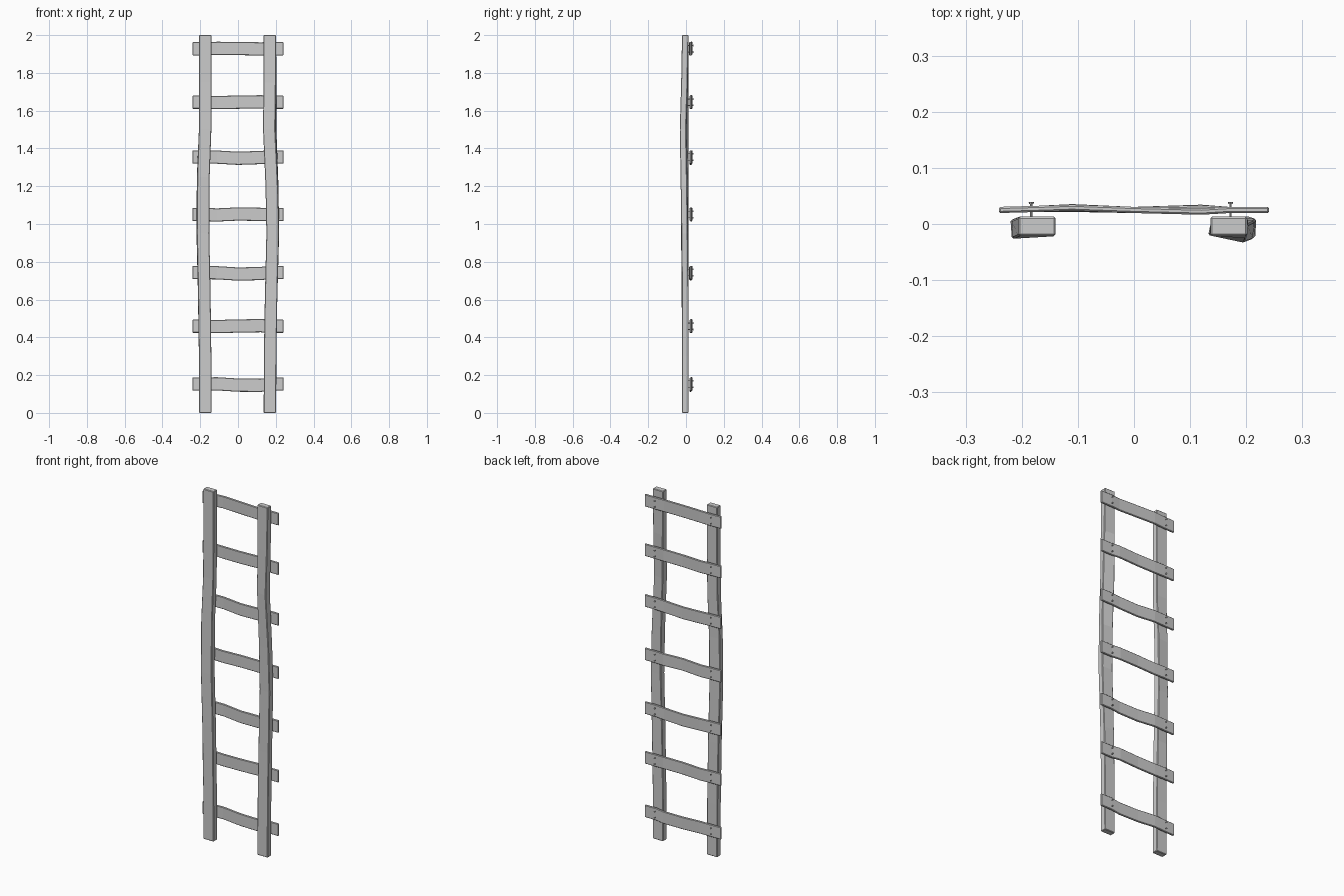
import bpy, bmesh, math
from mathutils import Vector

if "Cube" in bpy.data.objects:
    bpy.data.objects.remove(bpy.data.objects["Cube"])


def plank(name, stations, w, t, upright):
    """Loft a w x t rectangle along stations (pos, width offset, y, twist in degrees)."""
    bm = bmesh.new()
    rings = []
    for pos, off, y, twist in stations:
        c, s = math.cos(math.radians(twist)), math.sin(math.radians(twist))
        ring = []
        for u, v in ((-1, -1), (1, -1), (1, 1), (-1, 1)):
            a, b = u * w / 2, v * t / 2
            p, q = off + a * c - b * s, y + a * s + b * c
            ring.append(bm.verts.new((p, q, pos) if upright else (pos, q, p)))
        rings.append(ring)
    for r0, r1 in zip(rings, rings[1:]):
        for i in range(4):
            j = (i + 1) % 4
            bm.faces.new((r0[i], r0[j], r1[j], r1[i]))
    bm.faces.new(rings[0])
    bm.faces.new(rings[-1])
    bmesh.ops.recalc_face_normals(bm, faces=bm.faces)
    me = bpy.data.meshes.new(name)
    bm.to_mesh(me)
    bm.free()
    ob = bpy.data.objects.new(name, me)
    bpy.context.collection.objects.link(ob)
    bev = ob.modifiers.new("worn_edges", 'BEVEL')
    bev.width = 0.003
    bev.segments = 1
    return ob


# Two crooked side rails
plank("left_rail", [(0, -.173, -.004, 0), (.3, -.174, -.004, 0), (.65, -.179, -.005, 2),
                    (.95, -.186, -.007, 4), (1.25, -.184, -.007, 4), (1.5, -.174, -.005, 0),
                    (1.75, -.173, -.004, 0), (2, -.173, -.004, 0)], .066, .034, True)
plank("right_rail", [(0, .169, -.004, 0), (.3, .170, -.004, 0), (.6, .175, -.004, 0),
                     (.95, .184, -.006, -3), (1.2, .180, -.008, -6), (1.5, .168, -.010, -12),
                     (1.75, .169, -.006, -5), (2, .169, -.004, 0)], .066, .034, True)

# Warped rungs: height, sag left / middle / right, y bow left / right
RUNGS = [(.153, .001, -.006, -.007, .004, -.001), (.459, -.002, .001, .003, .003, .004),
         (.743, -.001, -.008, -.005, .005, -.003), (1.05, -.002, .003, .001, .002, .004),
         (1.355, -.001, -.007, -.003, .005, -.002), (1.645, -.002, .000, .002, .003, .003),
         (1.928, .002, .001, -.001, .004, -.003)]
for n, (z, za, zb, zc, ya, yc) in enumerate(RUNGS, 1):
    plank(f"rung_{n}", [(-.241, z, .025, 0), (-.17, z, .027, 0), (-.11, z + za, .025 + ya, 0),
                        (0, z + zb, .025, 0), (.12, z + zc, .025 + yc, 0),
                        (.17, z, .025, 0), (.241, z, .025, 0)], .07, .011, False)


# Nails with wide heads, two at each joint
def nail_part(bm, centre, r1, r2, depth):
    res = bmesh.ops.create_cone(bm, cap_ends=True, segments=8, radius1=r1, radius2=r2, depth=depth)
    for v in res["verts"]:
        x, y, z = v.co
        v.co = Vector((x, -z, y)) + Vector(centre)


bm = bmesh.new()
for z, *_ in RUNGS:
    for x in (-.183, .172):
        for dz in (-.017, .017):
            nail_part(bm, (x, .024, z + dz), .002, .002, .026)
            nail_part(bm, (x, .0375, z + dz), .005, .0035, .004)
bmesh.ops.recalc_face_normals(bm, faces=bm.faces)
me = bpy.data.meshes.new("nails")
bm.to_mesh(me)
bm.free()
bpy.context.collection.objects.link(bpy.data.objects.new("nails", me))
